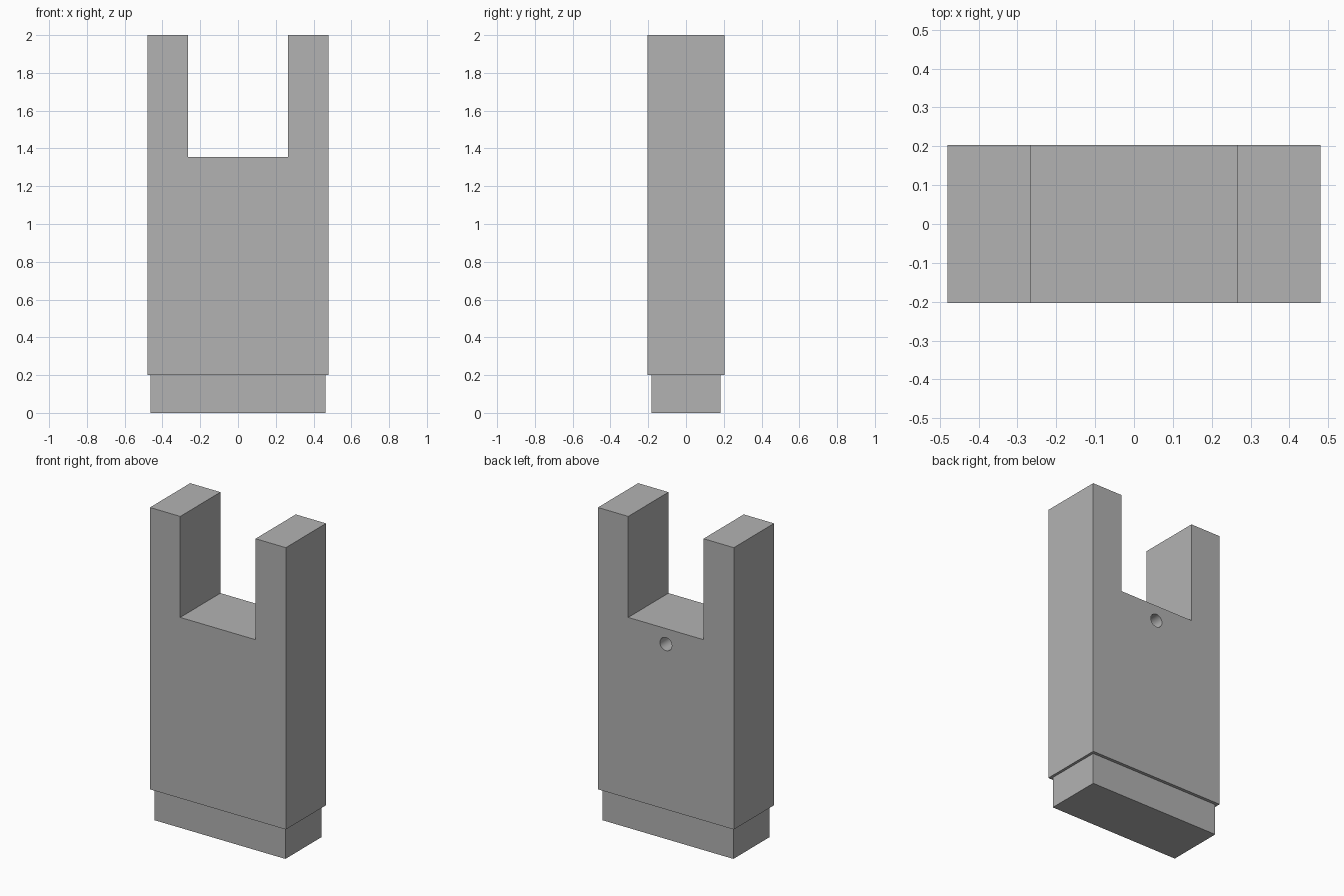
import bpy, bmesh, math

cube = bpy.data.objects.get("Cube")
if cube:
    bpy.data.objects.remove(cube, do_unlink=True)

HALF_W, HALF_D = 0.48, 0.203      # main body half width and depth
SLOT_HALF, SLOT_Z = 0.266, 1.355  # open slot between the prongs
BASE_H, TOP = 0.2, 2.0
HOLE_R, HOLE_Z, HOLE_DEPTH = 0.042, 1.256, 0.2

grey = bpy.data.materials.new("plain_grey")
grey.use_nodes = True
colour = (0.448, 0.448, 0.448, 1)
grey.diffuse_color = colour
grey.node_tree.nodes["Principled BSDF"].inputs["Base Color"].default_value = colour


def extrude_profile(name, points, half_depth):
    """Extrude an x/z outline along y, centred on y = 0."""
    bm = bmesh.new()
    face = bm.faces.new([bm.verts.new((x, -half_depth, z)) for x, z in points])
    moved = bmesh.ops.extrude_face_region(bm, geom=[face])["geom"]
    verts = [v for v in moved if isinstance(v, bmesh.types.BMVert)]
    bmesh.ops.translate(bm, verts=verts, vec=(0, 2 * half_depth, 0))
    bmesh.ops.recalc_face_normals(bm, faces=bm.faces)
    mesh = bpy.data.meshes.new(name)
    bm.to_mesh(mesh)
    bm.free()
    mesh.materials.append(grey)
    obj = bpy.data.objects.new(name, mesh)
    bpy.context.collection.objects.link(obj)
    return obj


# Forked body: right half of the outline, mirrored to the left
half = [(HALF_W, BASE_H), (HALF_W, TOP), (SLOT_HALF, TOP), (SLOT_HALF, SLOT_Z)]
outline = half + [(-x, z) for x, z in reversed(half)]
body = extrude_profile("forked_body", outline, HALF_D)

# Slightly inset foot below the body
foot = [(-0.463, 0), (0.463, 0), (0.463, BASE_H), (-0.463, BASE_H)]
extrude_profile("foot", foot, 0.183)

# Blind round hole in the back, just under the slot
bpy.ops.mesh.primitive_cylinder_add(
    vertices=32, radius=HOLE_R, depth=2 * HOLE_DEPTH,
    location=(0, HALF_D, HOLE_Z), rotation=(math.pi / 2, 0, 0))
cutter = bpy.context.object
cutter.name = "hole_cutter"
cutter.hide_render = True
cutter.data.materials.append(grey)

cut = body.modifiers.new("back_hole", 'BOOLEAN')
cut.operation = 'DIFFERENCE'
cut.solver = 'EXACT'
cut.object = cutter

bpy.ops.object.select_all(action='DESELECT')
body.select_set(True)
bpy.context.view_layer.objects.active = body
bpy.ops.object.modifier_apply(modifier=cut.name)
bpy.data.objects.remove(cutter, do_unlink=True)
bpy.ops.object.shade_smooth_by_angle(angle=math.radians(30))
